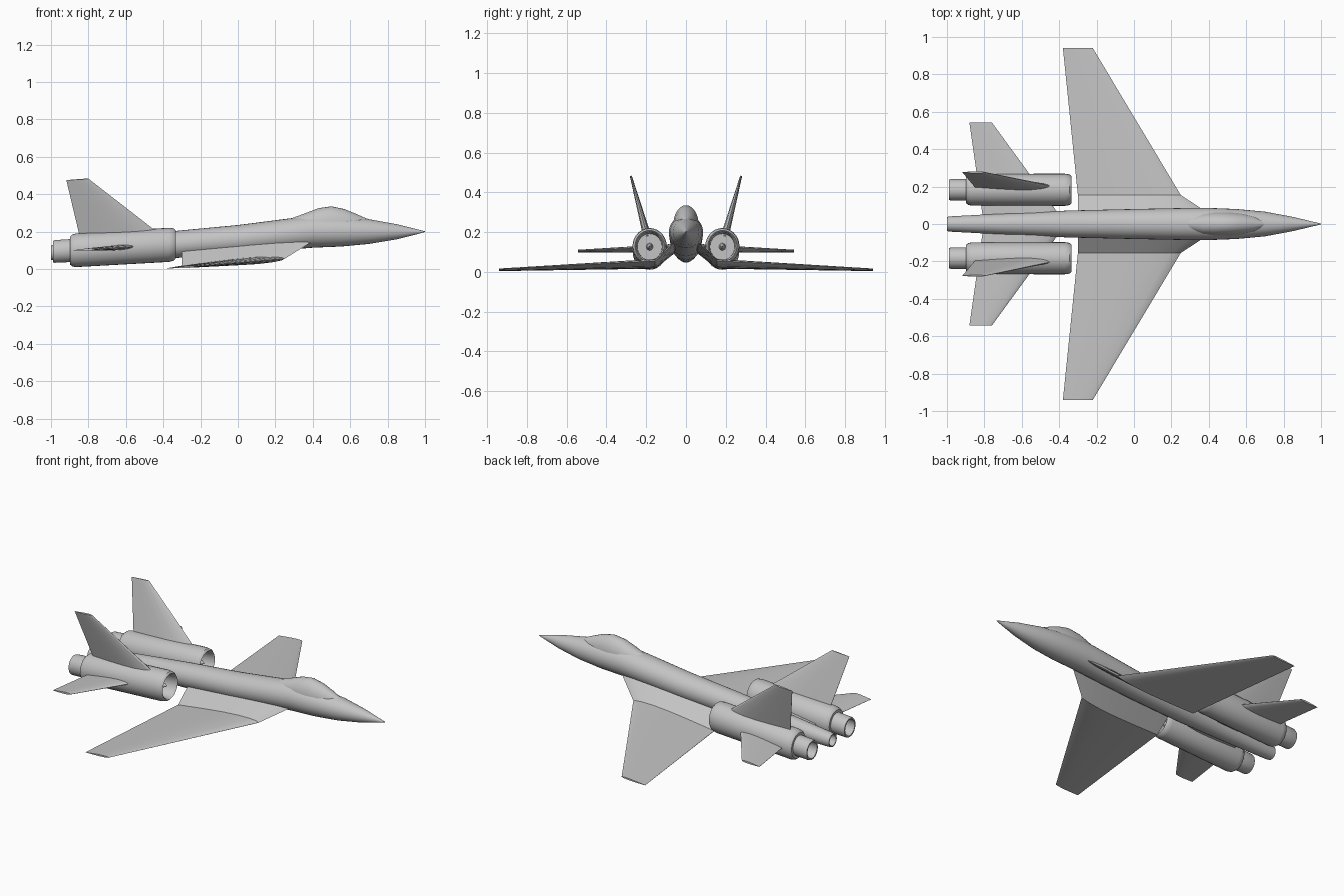
import bpy, bmesh, math
from mathutils import Vector

if "Cube" in bpy.data.objects:
    bpy.data.objects.remove(bpy.data.objects["Cube"], do_unlink=True)

grey = bpy.data.materials.new("airframe grey")
grey.use_nodes = True
GREY = (0.55, 0.55, 0.55, 1)
grey.diffuse_color = GREY
grey.node_tree.nodes["Principled BSDF"].inputs["Base Color"].default_value = GREY


def loft(name, rings, angle=35):
    """Skin a list of equal closed rings of points and cap both ends."""
    bm = bmesh.new()
    loops = [[bm.verts.new(p) for p in ring] for ring in rings]
    n = len(loops[0])
    for a, b in zip(loops, loops[1:]):
        for i in range(n):
            j = (i + 1) % n
            bm.faces.new((a[i], a[j], b[j], b[i]))
    bm.faces.new(loops[0])
    bm.faces.new(loops[-1])
    bmesh.ops.recalc_face_normals(bm, faces=bm.faces)
    mesh = bpy.data.meshes.new(name)
    bm.to_mesh(mesh)
    bm.free()
    mesh.materials.append(grey)
    obj = bpy.data.objects.new(name, mesh)
    bpy.context.collection.objects.link(obj)
    bpy.ops.object.select_all(action="DESELECT")
    obj.select_set(True)
    bpy.context.view_layer.objects.active = obj
    bpy.ops.object.shade_smooth_by_angle(angle=math.radians(angle))
    return obj


def ellipse(x, y, z, ry, rz, n=28):
    return [(x, y + ry * math.cos(2 * math.pi * i / n),
             z + rz * math.sin(2 * math.pi * i / n)) for i in range(n)]


# Half airfoil: chord fraction, half thickness fraction
HALF = [(0.03, 0.2), (0.1, 0.36), (0.25, 0.49), (0.45, 0.47), (0.7, 0.3)]
FOIL = [(0, 0)] + HALF + [(1, 0.03), (1, -0.03)] + [(u, -h) for u, h in reversed(HALF)]


def airfoil(le, te, thickness, normal, side):
    """Airfoil ring from leading to trailing edge, mirrored in y by side."""
    le, te, nrm = Vector(le), Vector(te), Vector(normal).normalized()
    pts = [le.lerp(te, u) + nrm * h * thickness for u, h in FOIL]
    return [(p.x, p.y * side, p.z) for p in pts]


# Fuselage with pointed nose and hollow tail pipe: x, centre z, half width, half height
fuselage = [
    (1.0, 0.2, 0.002, 0.002), (0.95, 0.199, 0.014, 0.015), (0.85, 0.199, 0.038, 0.040),
    (0.7, 0.2, 0.066, 0.066), (0.55, 0.2, 0.080, 0.080), (0.4, 0.2, 0.086, 0.086),
    (0.25, 0.184, 0.085, 0.083), (0.0, 0.157, 0.080, 0.078), (-0.35, 0.130, 0.072, 0.072),
    (-0.7, 0.106, 0.056, 0.057), (-0.98, 0.088, 0.041, 0.042), (-1.0, 0.087, 0.038, 0.039),
    (-1.0, 0.087, 0.032, 0.033), (-0.92, 0.092, 0.032, 0.033)]
loft("fuselage", [ellipse(x, 0, z, ry, rz) for x, z, ry, rz in fuselage])

# Canopy bubble fairing back into the spine
canopy = [(0.71, 0.01, 0.026), (0.68, 0.028, 0.038), (0.64, 0.043, 0.056), (0.57, 0.058, 0.085),
          (0.5, 0.064, 0.100), (0.43, 0.064, 0.090), (0.37, 0.058, 0.067), (0.27, 0.03, 0.03)]
loft("canopy", [ellipse(x, 0, 0.235, ry, rz) for x, ry, rz in canopy])

# Nacelle: intake spike, lip, shell, nozzle and nozzle bore as x, radius
nacelle = [
    (-0.355, 0.001), (-0.375, 0.012), (-0.42, 0.017), (-0.42, 0.062), (-0.345, 0.066),
    (-0.335, 0.073), (-0.345, 0.082), (-0.37, 0.086), (-0.865, 0.085), (-0.885, 0.081),
    (-0.897, 0.072), (-0.897, 0.058), (-0.98, 0.057), (-0.988, 0.054), (-0.988, 0.046),
    (-0.92, 0.046)]

# Wing, tail plane and fin stations: leading edge, trailing edge, thickness
wing = [((0.41, 0.05, 0.155), (-0.3, 0.05, 0.10), 0.035),
        ((0.25, 0.155, 0.055), (-0.3, 0.155, 0.017), 0.038),
        ((-0.22, 0.94, 0.014), (-0.38, 0.94, 0.004), 0.010)]
tail_plane = [((-0.40, 0.05, 0.130), (-0.81, 0.05, 0.100), 0.038),
              ((-0.76, 0.543, 0.107), (-0.88, 0.543, 0.100), 0.012)]
fin = [((-0.41, 0.195, 0.18), (-0.848, 0.195, 0.18), 0.042),
       ((-0.80, 0.277, 0.483), (-0.918, 0.277, 0.475), 0.010)]

for side, label in ((1, "left"), (-1, "right")):
    loft(label + "_engine_nacelle",
         [ellipse(x, side * 0.183, 0.131 + (x + 0.335) * 0.058, r, r * 1.06)
          for x, r in nacelle])
    for part, stations, normal in (("wing", wing, (0, 0, 1)),
                                   ("tail_plane", tail_plane, (0, 0, 1)),
                                   ("fin", fin, (0, 1, -0.27))):
        loft(label + "_" + part, [airfoil(le, te, t, normal, side) for le, te, t in stations], 25)
